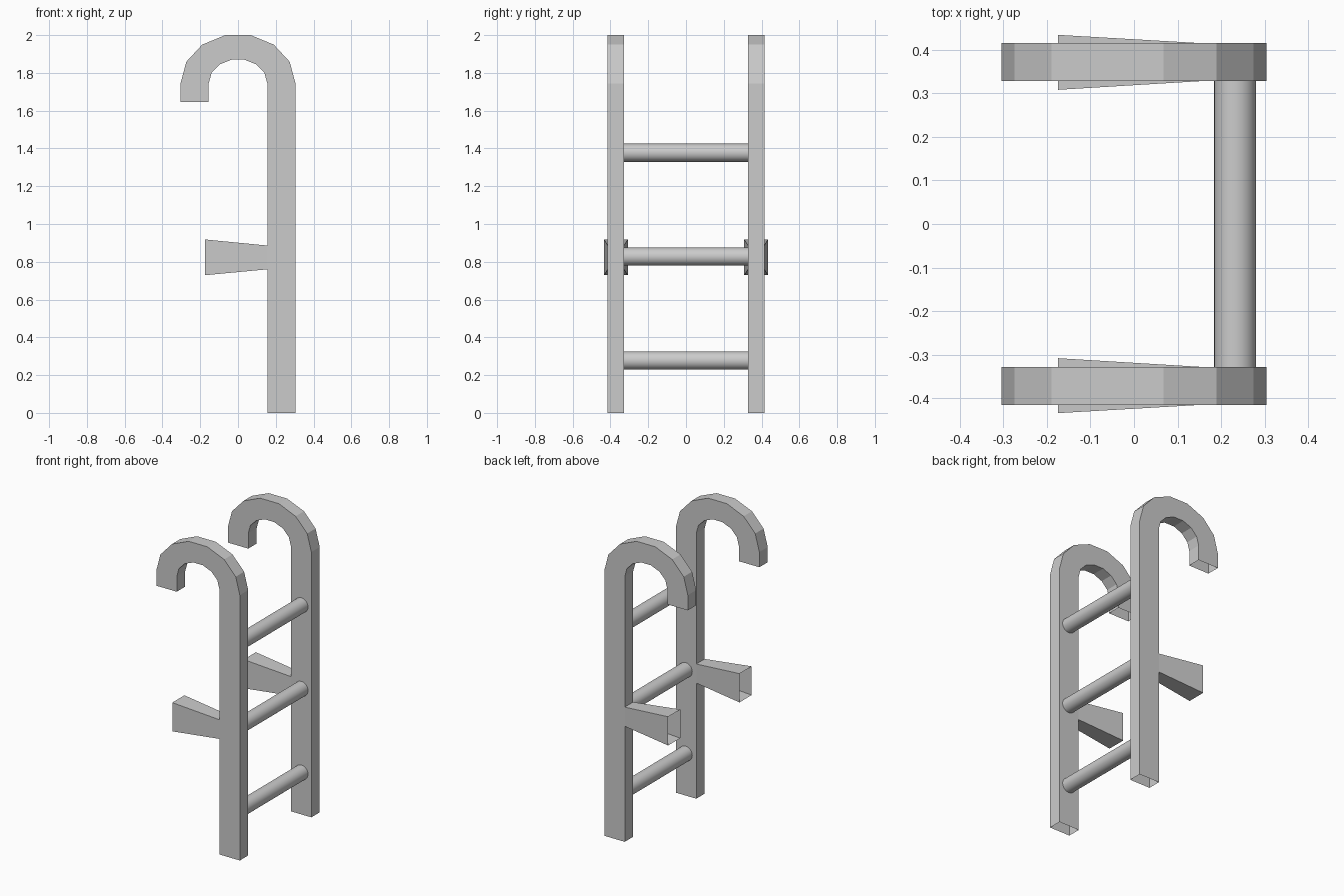
import bpy, bmesh, math

if "Cube" in bpy.data.objects:
    bpy.data.objects.remove(bpy.data.objects["Cube"])

Y_IN, Y_OUT = 0.328, 0.415      # rail thickness on the +y side
X_IN, X_OUT = 0.155, 0.304      # rail depth
BEND_Z = 1.745                  # height where the hook begins


def finish(name, bm):
    bmesh.ops.recalc_face_normals(bm, faces=bm.faces)
    mesh = bpy.data.meshes.new(name)
    bm.to_mesh(mesh)
    bm.free()
    obj = bpy.data.objects.new(name, mesh)
    bpy.context.collection.objects.link(obj)
    return obj


def bridge(bm, a, b, skip=None):
    for i in range(4):
        if i != skip:
            j = (i + 1) % 4
            bm.faces.new((a[i], a[j], b[j], b[i]))


def hooked_rail():
    bm = bmesh.new()
    # (inner point, outer point) stations along the rail
    stations = [((X_IN, z), (X_OUT, z)) for z in (0, 0.76, 0.886)]
    for i in range(8):
        a = math.pi * i / 7
        c, s = math.cos(a), math.sin(a)
        stations.append(((X_IN * c, BEND_Z + 0.128 * s),
                         (X_OUT * c, BEND_Z + 0.2615 * s)))
    stations.append(((-X_IN, 1.645), (-X_OUT, 1.645)))
    rings = []
    for (xi, zi), (xo, zo) in stations:
        pts = [(xi, Y_IN, zi), (xi, Y_OUT, zi), (xo, Y_OUT, zo), (xo, Y_IN, zo)]
        rings.append([bm.verts.new(p) for p in pts])
    # open-ended tube, leaving a gap where the wall bracket grows out
    for k in range(len(rings) - 1):
        bridge(bm, rings[k], rings[k + 1], skip=0 if k == 1 else None)
    # flared, open wall bracket
    lo, hi = rings[1], rings[2]
    base = [lo[0], lo[1], hi[1], hi[0]]
    end = [bm.verts.new((-0.174, y, z)) for y, z in
           ((0.308, 0.729), (0.434, 0.729), (0.434, 0.918), (0.308, 0.918))]
    bridge(bm, base, end)
    obj = finish("hooked_rails", bm)
    mod = obj.modifiers.new("mirror", 'MIRROR')
    mod.use_axis = (False, True, False)


def rung(index, z):
    bpy.ops.mesh.primitive_cylinder_add(
        vertices=32, radius=0.048, depth=2 * Y_IN, end_fill_type='NOTHING',
        location=(0.232, 0, z), rotation=(math.pi / 2, 0, 0))
    bpy.context.object.name = f"rung_{index}"
    bpy.ops.object.shade_smooth_by_angle()


hooked_rail()
for n in range(3):
    rung(n + 1, 0.277 + 0.55 * n)
